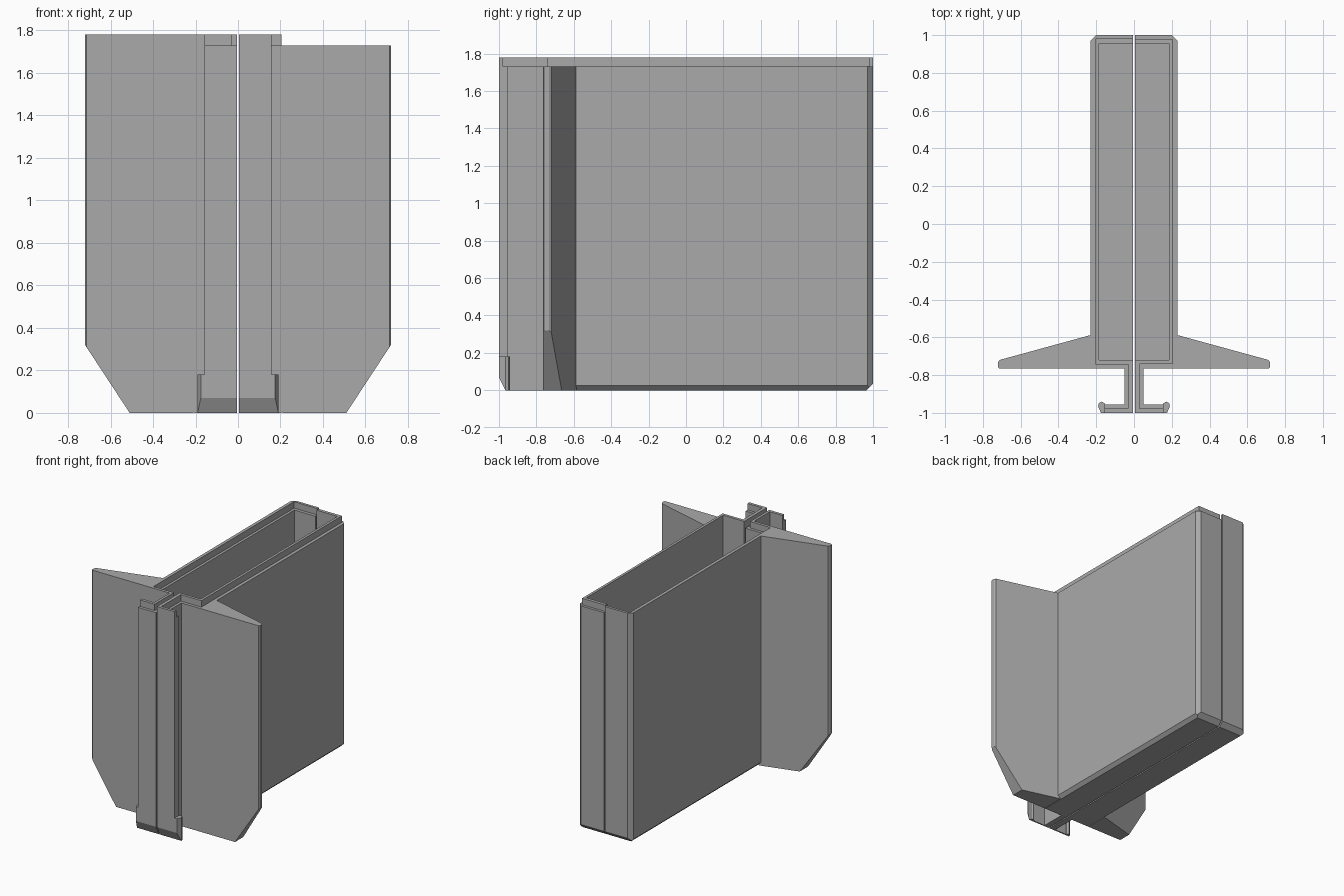
import bpy, bmesh
from mathutils import Vector

cube = bpy.data.objects.get("Cube")
if cube:
    bpy.data.objects.remove(cube, do_unlink=True)

grey = bpy.data.materials.new("plain grey")
grey.use_nodes = True
COLOUR = (0.4, 0.4, 0.4, 1)
grey.diffuse_color = COLOUR
grey.node_tree.nodes["Principled BSDF"].inputs["Base Color"].default_value = COLOUR

GAP = 0.005              # half the slit between the two halves
LEDGE, TOP = 1.73, 1.78  # low and high rim heights


def prism(name, outline, z0, z1, side, cuts=()):
    """Extrude an outline upwards, trim it with (point, normal) planes, mirror by side."""
    bm = bmesh.new()
    base = bm.faces.new([bm.verts.new((x, y, z0)) for x, y in outline])
    new = bmesh.ops.extrude_face_region(bm, geom=[base])["geom"]
    bmesh.ops.translate(bm, vec=(0, 0, z1 - z0),
                        verts=[v for v in new if isinstance(v, bmesh.types.BMVert)])
    for point, normal in cuts:
        res = bmesh.ops.bisect_plane(bm, geom=bm.verts[:] + bm.edges[:] + bm.faces[:],
                                     plane_co=point, plane_no=Vector(normal).normalized(),
                                     clear_outer=True)
        edges = [e for e in res["geom_cut"] if isinstance(e, bmesh.types.BMEdge)]
        bmesh.ops.edgeloop_fill(bm, edges=edges)
    for v in bm.verts:
        v.co.x *= side
    bmesh.ops.recalc_face_normals(bm, faces=bm.faces[:])
    mesh = bpy.data.meshes.new(name)
    bm.to_mesh(mesh)
    bm.free()
    mesh.materials.append(grey)
    bpy.context.collection.objects.link(bpy.data.objects.new(name, mesh))


# Wall lines running from the back slit, round the box, down the web and along the flange
outer = [(GAP, 1), (0.2, 1), (0.23, 0.97), (0.23, -0.765),
         (0.05, -0.765), (0.05, -0.955), (0.157, -0.955)]
middle = [(GAP, 0.98), (0.205, 0.98), (0.205, -0.742),
          (0.03, -0.742), (0.03, -0.978), (0.157, -0.978)]
inner = [(GAP, 0.955), (0.185, 0.955), (0.185, -0.72),
         (GAP, -0.72), (GAP, -1), (0.157, -1)]
floor = [(GAP, 0.96), (0.19, 0.96), (0.19, -0.73), (GAP, -0.73)]
wing = [(0.21, -0.585), (0.23, -0.588), (0.712, -0.72), (0.72, -0.733),
        (0.72, -0.758), (0.712, -0.765), (0.21, -0.765)]
foot = [(0.15, -1), (0.175, -1), (0.19, -0.965), (0.186, -0.948),
        (0.17, -0.94), (0.155, -0.95)]

# Trimming planes for the bottom edges
toe_cut = ((0, -1, 0.07), (0, -2, -1))
side_cut = ((0.23, 0, 0.025), (1, 0, -1))
back_cut = ((0, 1, 0.035), (0, 1, -1))
wing_cut = ((0.51, 0, 0), (0.32, 0, -0.21))

for label, side in (("left", 1), ("right", -1)):
    prism(label + "_shell", outer + inner[::-1], 0, LEDGE, side,
          (side_cut, back_cut, toe_cut))
    prism(label + "_floor", floor, 0, 0.045, side)
    prism(label + "_foot", foot, 0, 0.18, side, (toe_cut,))
    # One half has a raised inner lip, the other a raised outer lip
    lip = middle + inner[::-1] if side > 0 else outer + middle[::-1]
    prism(label + "_rim_lip", lip, LEDGE, TOP, side)
    prism(label + "_wing", wing, 0, LEDGE if side > 0 else TOP, side, (wing_cut,))
